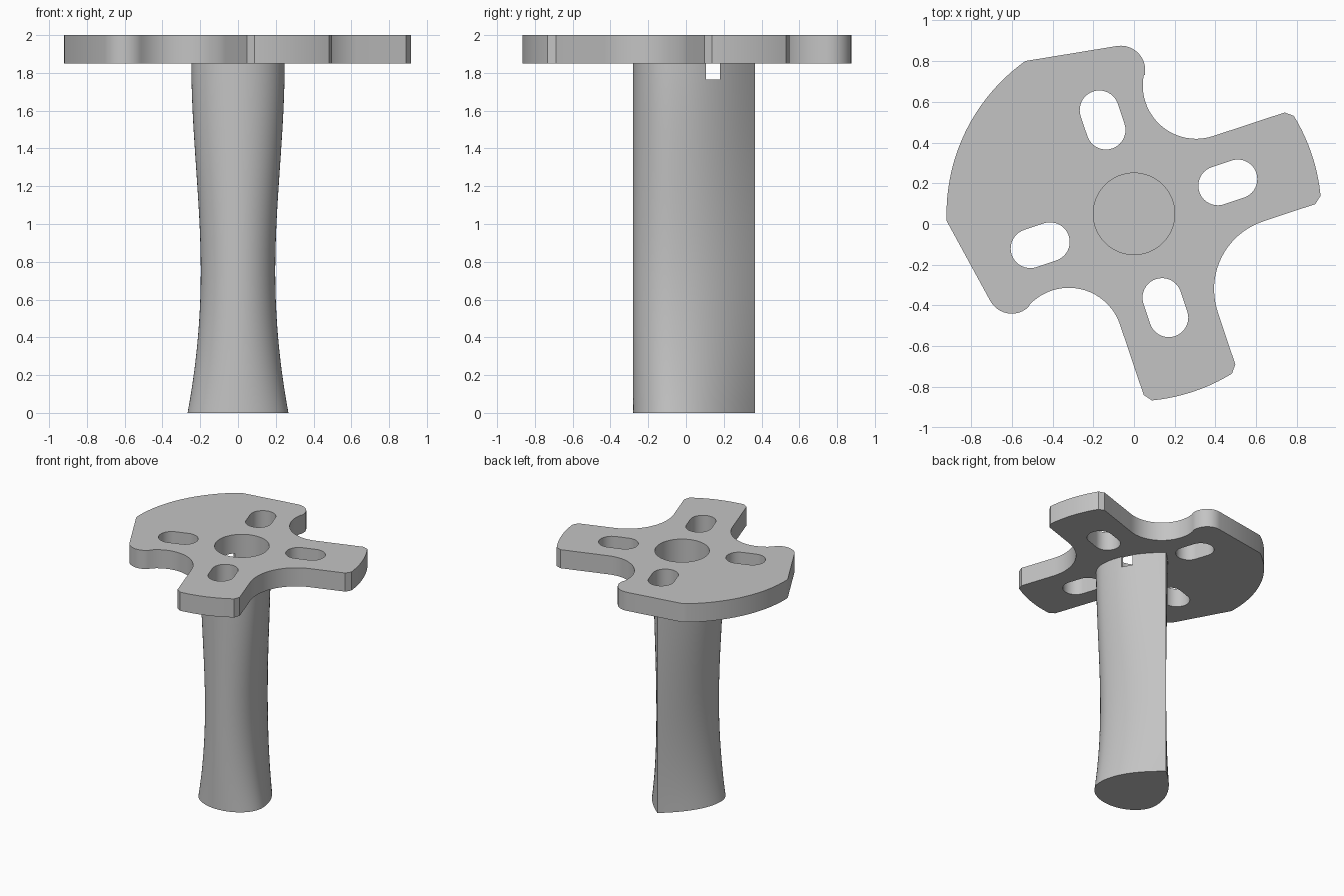
import bpy, bmesh
from math import sin, cos, radians, sqrt, pi

if "Cube" in bpy.data.objects:
    bpy.data.objects.remove(bpy.data.objects["Cube"], do_unlink=True)

grey = bpy.data.materials.new("plain grey")
grey.use_nodes = True
colour = (0.55, 0.55, 0.55, 1)
grey.diffuse_color = colour
grey.node_tree.nodes["Principled BSDF"].inputs["Base Color"].default_value = colour

HUB_Y = 0.05          # hub centre, shared by plate and handle
TILT = 18.5           # rotation of the arms
RIM = 0.92
HALF_ARM = 0.237
PLATE_Z, TOP = 1.85, 2.0
HUB_R = 0.2
FLOOR_Z = 1.765


def arc(cx, cy, r, a0, a1, n=20):
    steps = [radians(a0 + (a1 - a0) * i / n) for i in range(n + 1)]
    return [(cx + r * cos(a), cy + r * sin(a)) for a in steps]


def arm_end(axis):
    """Arm tip: two softened corners joined by the rim arc."""
    c, s = cos(radians(axis)), sin(radians(axis))
    u = sqrt(RIM ** 2 - HALF_ARM ** 2) - 0.03

    def place(v):
        return (u * c - v * s, u * s + v * c)
    return [place(-HALF_ARM)] + arc(0, 0, RIM, axis - 13, axis + 13, 16) + [place(HALF_ARM)]


def slot(axis, dist=0.4855, half=0.0515, r=0.096):
    """Rounded radial slot."""
    c, s = cos(radians(axis)), sin(radians(axis))
    far, near = dist + half, dist - half
    return (arc(far * c, far * s, r, axis - 90, axis + 90)
            + arc(near * c, near * s, r, axis + 90, axis + 270))


def finish(obj):
    obj.data.materials.clear()
    obj.data.materials.append(grey)
    bpy.ops.object.select_all(action='DESELECT')
    obj.select_set(True)
    bpy.context.view_layer.objects.active = obj
    bpy.ops.object.shade_smooth_by_angle(angle=radians(30))


def link(name, data):
    obj = bpy.data.objects.new(name, data)
    bpy.context.collection.objects.link(obj)
    return obj


def bake(obj, name):
    """Replace an object by its evaluated mesh."""
    deps = bpy.context.evaluated_depsgraph_get()
    mesh = bpy.data.meshes.new_from_object(obj.evaluated_get(deps))
    bpy.data.objects.remove(obj, do_unlink=True)
    bm = bmesh.new()
    bm.from_mesh(mesh)
    bmesh.ops.remove_doubles(bm, verts=bm.verts, dist=0.0005)
    bmesh.ops.recalc_face_normals(bm, faces=bm.faces)
    bm.to_mesh(mesh)
    bm.free()
    new = link(name, mesh)
    finish(new)
    return new


# Plate outline, counter-clockwise about the hub
outline = arm_end(TILT)
outline += arc(0.305, 0.63, 0.262, 288.5, 168.5)       # upper fillet
outline += arc(-0.065, 0.705, 0.12, -11.5, 100.5)      # upper lobe
outline += arc(0, 0, RIM, 125.4, 182.2, 32)            # wide sector rim
outline += arc(-0.6, -0.37, 0.12, 208.9, 317.3)        # lower lobe
outline += arc(-0.32, -0.628, 0.265, 137.3, 18.5)      # lower fillet
outline += arm_end(TILT - 90)
outline += arc(0.743, -0.37, 0.35, 198.5, 108.5)       # fillet between arms

curve = bpy.data.curves.new("plate_outline", 'CURVE')
curve.dimensions = '2D'
curve.fill_mode = 'BOTH'
curve.extrude = (TOP - PLATE_Z) / 2
loops = [outline, arc(0, 0, HUB_R, 0, 360, 64)[:-1]]
loops += [slot(TILT + 90 * k) for k in range(4)]
for pts in loops:
    spline = curve.splines.new('POLY')
    spline.points.add(len(pts) - 1)
    for p, (x, y) in zip(spline.points, pts):
        p.co = (x, y, 0, 1)
    spline.use_cyclic_u = True
plate = bake(link("plate_outline", curve), "plate")
plate.location = (0, HUB_Y, (TOP + PLATE_Z) / 2)


# Handle: teardrop section, waisted along its height
def half_width(z):
    if z < 0.75:
        return 0.197 + 0.07 * ((0.75 - z) / 0.75) ** 2
    t = (z - 0.75) / 1.1
    return 0.197 + 0.05 * t * t * (3 - 2 * t)


def section(w, front=-0.28, mid=-0.07, back=0.365, n=20):
    right = []
    for i in range(n + 1):                             # rounded front
        a = pi / 2 * i / n
        right.append((w * sin(a), mid + (front - mid) * cos(a)))
    for i in range(1, n + 1):                          # tapered back
        t = i / n
        right.append((w * (1 - t * t), mid + (back - mid) * t))
    return right + [(-x, y) for x, y in right[-2:0:-1]]


bm = bmesh.new()
rings = []
for i in range(33):
    z = PLATE_Z * i / 32
    rings.append([bm.verts.new((x, y, z)) for x, y in section(half_width(z))])
count = len(rings[0])
for low, high in zip(rings, rings[1:]):
    for i in range(count):
        j = (i + 1) % count
        bm.faces.new((low[i], low[j], high[j], high[i]))
bm.faces.new(rings[0][::-1])
bm.faces.new(rings[-1])
mesh = bpy.data.meshes.new("handle_body")
bm.to_mesh(mesh)
bm.free()
body = link("handle_body", mesh)

# Socket and cross slot cut into the handle top
bpy.ops.mesh.primitive_cylinder_add(vertices=64, radius=HUB_R, depth=0.4,
                                    location=(0, HUB_Y, FLOOR_Z + 0.2))
socket = bpy.context.object
bpy.ops.mesh.primitive_cube_add(size=1, location=(0, 0.1425, FLOOR_Z + 0.2))
groove = bpy.context.object
groove.scale = (1, 0.075, 0.4)
for name, cutter in (("socket_cutter", socket), ("groove_cutter", groove)):
    cutter.name = name
    cutter.hide_render = True
    mod = body.modifiers.new(name, 'BOOLEAN')
    mod.operation = 'DIFFERENCE'
    mod.solver = 'EXACT'
    mod.object = cutter
bpy.context.view_layer.update()
bake(body, "handle")
for cutter in (socket, groove):
    bpy.data.objects.remove(cutter, do_unlink=True)
